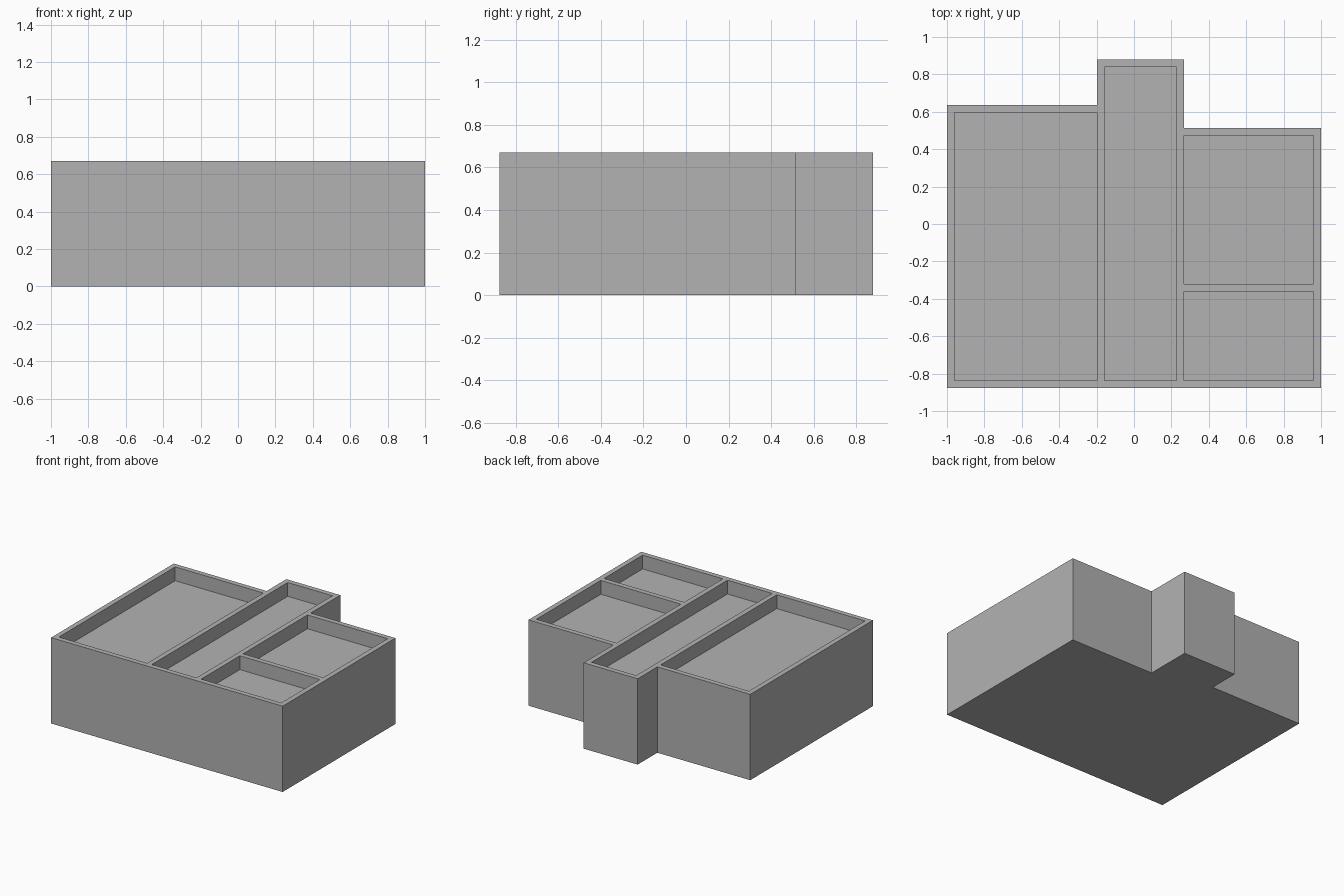
import bpy
import bmesh

if "Cube" in bpy.data.objects:
    bpy.data.objects.remove(bpy.data.objects["Cube"], do_unlink=True)

HEIGHT = 0.67
FLOOR = 0.562
WALL = 0.04
FRONT = -0.877

grey = bpy.data.materials.new("plain grey")
grey.use_nodes = True
colour = (0.448, 0.448, 0.448, 1)
grey.diffuse_color = colour
grey.node_tree.nodes["Principled BSDF"].inputs["Base Color"].default_value = colour


def make_prisms(name, outlines, bottom, top):
    """Extrude flat outlines into upright solids held in one object."""
    bm = bmesh.new()
    for outline in outlines:
        face = bm.faces.new([bm.verts.new((x, y, bottom)) for x, y in outline])
        grown = bmesh.ops.extrude_face_region(bm, geom=[face], use_keep_orig=True)
        moved = [v for v in grown["geom"] if isinstance(v, bmesh.types.BMVert)]
        bmesh.ops.translate(bm, verts=moved, vec=(0, 0, top - bottom))
    bmesh.ops.recalc_face_normals(bm, faces=bm.faces)
    mesh = bpy.data.meshes.new(name)
    bm.to_mesh(mesh)
    bm.free()
    mesh.materials.append(grey)
    obj = bpy.data.objects.new(name, mesh)
    bpy.context.collection.objects.link(obj)
    return obj


def rectangle(x0, x1, y0, y1):
    return [(x0, y0), (x1, y0), (x1, y1), (x0, y1)]


# Stepped building block: left wing, projecting hall, right wing
hall_left, hall_right = -0.198, 0.268
left_back, hall_back, right_back = 0.636, 0.879, 0.514
block = make_prisms("building_block", [[
    (-1, FRONT), (1, FRONT), (1, right_back), (hall_right, right_back),
    (hall_right, hall_back), (hall_left, hall_back),
    (hall_left, left_back), (-1, left_back),
]], 0, HEIGHT)

# Shallow rooms sunk into the top
inner_front = FRONT + WALL
partition = -0.32
rooms = make_prisms("room_cutter", [
    rectangle(-1 + WALL, hall_left, inner_front, left_back - WALL),
    rectangle(hall_left + WALL, hall_right - WALL, inner_front, hall_back - WALL),
    rectangle(hall_right, 1 - WALL, partition, right_back - WALL),
    rectangle(hall_right, 1 - WALL, inner_front, partition - WALL),
], FLOOR, HEIGHT + 0.1)
rooms.hide_render = True

cut = block.modifiers.new("rooms", 'BOOLEAN')
cut.operation = 'DIFFERENCE'
cut.solver = 'EXACT'
cut.object = rooms
bpy.context.view_layer.objects.active = block
bpy.ops.object.modifier_apply(modifier=cut.name)
bpy.data.objects.remove(rooms, do_unlink=True)
